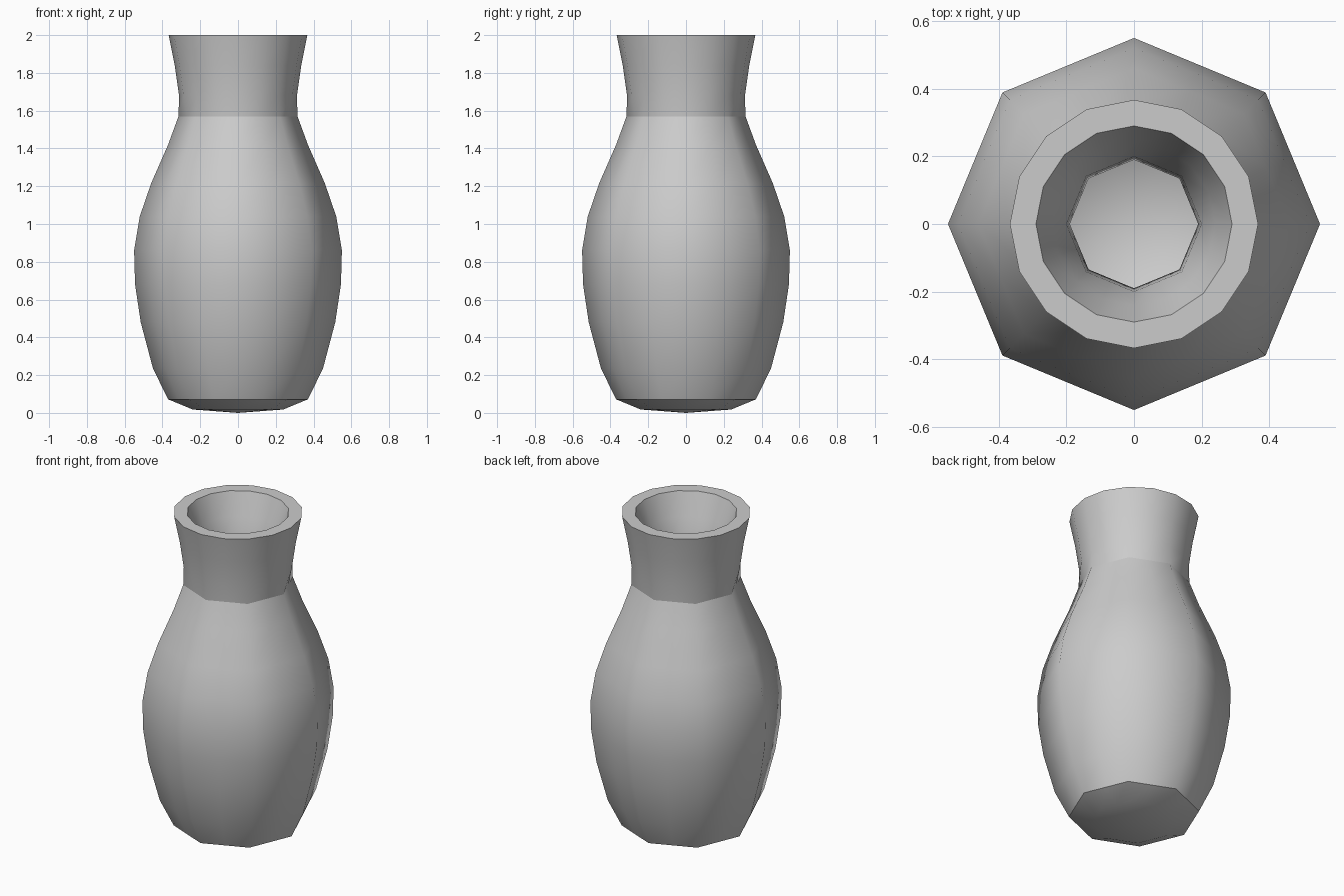
import bpy, bmesh
from math import cos, sin, pi

if "Cube" in bpy.data.objects:
    bpy.data.objects.remove(bpy.data.objects["Cube"])

SEG = 16

# Profile points: (radius, z, sides, sharp ring), from base up the outside and down the inside
profile = [
    (0.24, 0.018, 8, False), (0.37, 0.072, 8, True), (0.45, 0.235, 8, False),
    (0.515, 0.48, 8, False), (0.545, 0.68, 8, False), (0.55, 0.86, 8, False),
    (0.52, 1.04, 8, False), (0.46, 1.215, 8, False), (0.37, 1.42, 8, False),
    (0.315, 1.57, 8, True),                                   # shoulder seam
    (0.312, 1.68, 16, False), (0.335, 1.84, 16, False),
    (0.367, 2.0, 16, True), (0.29, 2.0, 16, True),            # flat rim
    (0.24, 1.86, 16, False), (0.20, 1.72, 8, False), (0.19, 1.62, 8, False),  # throat
    (0.26, 1.42, 8, False), (0.35, 1.2, 8, False), (0.43, 0.88, 8, False),
    (0.42, 0.6, 8, False), (0.34, 0.25, 8, False), (0.20, 0.14, 8, False),
]

bm = bmesh.new()


def ring(r, z, sides):
    # On eight-sided rings every second vertex lies on the middle of a flat side
    verts = []
    for i in range(SEG):
        k = r * cos(pi / 8) if sides == 8 and i % 2 else r
        a = 2 * pi * i / SEG
        verts.append(bm.verts.new((k * cos(a), k * sin(a), z)))
    return verts


rings = [ring(r, z, s) for r, z, s, _ in profile]

# Walls
for a, b in zip(rings, rings[1:]):
    for i in range(SEG):
        j = (i + 1) % SEG
        bm.faces.new((a[i], a[j], b[j], b[i]))

# Domed base underneath and cavity floor
for loop, z in ((rings[0], 0.0), (rings[-1], 0.12)):
    centre = bm.verts.new((0, 0, z))
    for i in range(SEG):
        bm.faces.new((loop[i], loop[(i + 1) % SEG], centre))

bmesh.ops.recalc_face_normals(bm, faces=bm.faces)
for f in bm.faces:
    f.smooth = True

# Crisp rings at the base, shoulder and rim
for loop, (_, _, _, sharp) in zip(rings, profile):
    if sharp:
        for i in range(SEG):
            bm.edges.get((loop[i], loop[(i + 1) % SEG])).smooth = False

mesh = bpy.data.meshes.new("vase")
bm.to_mesh(mesh)
bm.free()
vase = bpy.data.objects.new("vase", mesh)
bpy.context.collection.objects.link(vase)
